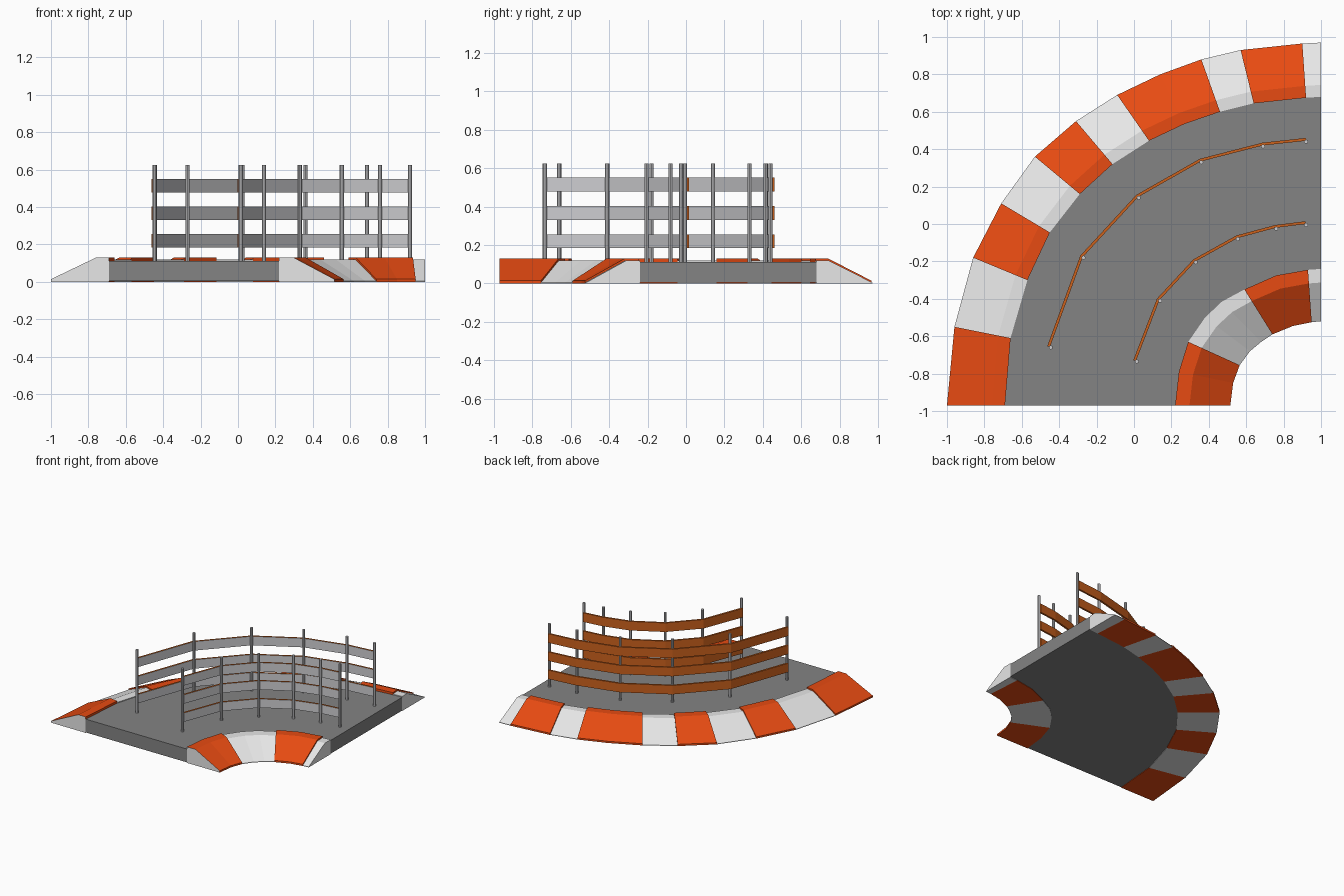
import bpy, bmesh
from mathutils import Vector

if "Cube" in bpy.data.objects:
    bpy.data.objects.remove(bpy.data.objects["Cube"])


def material(name, rgb):
    m = bpy.data.materials.new(name)
    m.diffuse_color = (*rgb, 1)
    m.use_nodes = True
    m.node_tree.nodes["Principled BSDF"].inputs["Base Color"].default_value = m.diffuse_color
    return m


ASPHALT = material("asphalt grey", (0.23, 0.23, 0.23))
WHITE = material("kerb white", (0.82, 0.82, 0.82))
ORANGE = material("kerb orange", (0.80, 0.07, 0.006))
RAIL = material("rail orange brown", (0.60, 0.12, 0.012))
METAL = material("metal grey", (0.62, 0.62, 0.64))


def finish(bm, name, mats, rule=None):
    bmesh.ops.recalc_face_normals(bm, faces=bm.faces)
    bm.normal_update()
    if rule:
        for f in bm.faces:
            f.material_index = rule(f)
    me = bpy.data.meshes.new(name)
    bm.to_mesh(me)
    bm.free()
    for m in mats:
        me.materials.append(m)
    ob = bpy.data.objects.new(name, me)
    bpy.context.collection.objects.link(ob)
    return ob


def loft(bm, sections):
    """Closed solid through a row of equal cross-sections."""
    rings = [[bm.verts.new(p) for p in s] for s in sections]
    n = len(rings[0])
    for a, b in zip(rings, rings[1:]):
        for k in range(n):
            bm.faces.new((a[k], a[(k + 1) % n], b[(k + 1) % n], b[k]))
    bm.faces.new(rings[0][::-1])
    bm.faces.new(rings[-1])


# Plan outlines, each running from the front edge round to the right edge
outer_foot = [(-1, -.97), (-.96, -.55), (-.86, -.18), (-.71, .11), (-.53, .36), (-.31, .55),
              (-.09, .69), (.14, .80), (.36, .88), (.57, .93), (.90, .965), (1, .97)]
outer_road = [(-.69, -.97), (-.66, -.61), (-.57, -.30), (-.45, -.045), (-.29, .16), (-.115, .32),
              (.08, .445), (.27, .535), (.46, .60), (.64, .645), (.92, .675), (1, .68)]
inner_road = [(.22, -.97), (.24, -.79), (.29, -.63), (.38, -.50), (.47, -.415),
              (.59, -.35), (.76, -.275), (.93, -.245), (1, -.24)]
inner_foot = [(.515, -.97), (.53, -.85), (.565, -.755), (.62, -.68), (.68, -.63),
              (.74, -.59), (.85, -.545), (.95, -.525), (1, -.52)]

# Road slab
ROAD_Z = 0.112
bm = bmesh.new()
base = bm.faces.new([bm.verts.new((x, y, 0.004)) for x, y in outer_road + inner_road[::-1]])
top = bmesh.ops.extrude_face_region(bm, geom=[base])["geom"]
bmesh.ops.translate(bm, vec=(0, 0, ROAD_Z - 0.004),
                    verts=[v for v in top if isinstance(v, bmesh.types.BMVert)])
finish(bm, "road_slab", [ASPHALT])


# Sloped kerbs in alternating orange and white blocks, orange standing slightly proud
def kerb(name, road, foot, breaks, crest_at):
    for i, (a, b) in enumerate(zip(breaks, breaks[1:])):
        orange = i % 2 == 0
        lip, z = (0.014, 0.13) if orange else (0.004, 0.118)
        sections = []
        for r, f in zip(road[a:b + 1], foot[a:b + 1]):
            r, f = Vector(r), Vector(f)
            c = r.lerp(f, crest_at)
            sections.append([(*f, 0), (*f, lip), (*c, z), (*r, z), (*r, 0)])
        bm = bmesh.new()
        loft(bm, sections)
        # The cut end at the front stays white
        finish(bm, f"{name}_block_{i + 1}", [ORANGE if orange else WHITE, WHITE],
               lambda f: int(f.normal.y < -0.95 and f.calc_center_median().y < -0.96))


kerb("outer_kerb", outer_road, outer_foot, [0, 1, 2, 3, 4, 5, 6, 8, 9, 10, 11], 0.22)
kerb("inner_kerb", inner_road, inner_foot, [0, 2, 5, 7, 8], 0.26)


def offset(path, d):
    """Shift a plan path to its outer (left) side with mitred corners."""
    pts = [Vector(p) for p in path]
    result = []
    for i, p in enumerate(pts):
        normals = []
        for a, b in ((i - 1, i), (i, i + 1)):
            if a >= 0 and b < len(pts):
                t = (pts[b] - pts[a]).normalized()
                normals.append(Vector((-t.y, t.x)))
        n = sum(normals, Vector((0, 0))).normalized()
        result.append(p + n * d / n.dot(normals[0]))
    return result


# Guard fences: round posts with three planks, metal on the inner face
def fence(name, path):
    bm = bmesh.new()
    for x, y in path:
        made = bmesh.ops.create_cone(bm, cap_ends=True, segments=8, radius1=0.011,
                                     radius2=0.011, depth=0.52)
        bmesh.ops.translate(bm, verts=made["verts"], vec=(x, y, 0.365))
    finish(bm, name + "_posts", [METAL])
    near, far = offset(path, 0.005), offset(path, 0.02)
    for k, (z0, z1) in enumerate(((0.183, 0.255), (0.33, 0.402), (0.477, 0.55))):
        bm = bmesh.new()
        loft(bm, [[(*a, z0), (*b, z0), (*b, z1), (*a, z1)] for a, b in zip(near, far)])
        inward = Vector((0.7, -0.7, 0))
        finish(bm, f"{name}_plank_{k + 1}", [RAIL, METAL],
               lambda f: int(f.normal.dot(inward) > 0.3 and f.calc_area() > 0.005))


fence("outer_fence", [(-.445, -.66), (-.27, -.18), (.025, .14), (.36, .33), (.69, .415), (.92, .44)])
fence("inner_fence", [(.015, -.735), (.14, -.41), (.33, -.205), (.555, -.08), (.76, -.025), (.92, -.005)])
